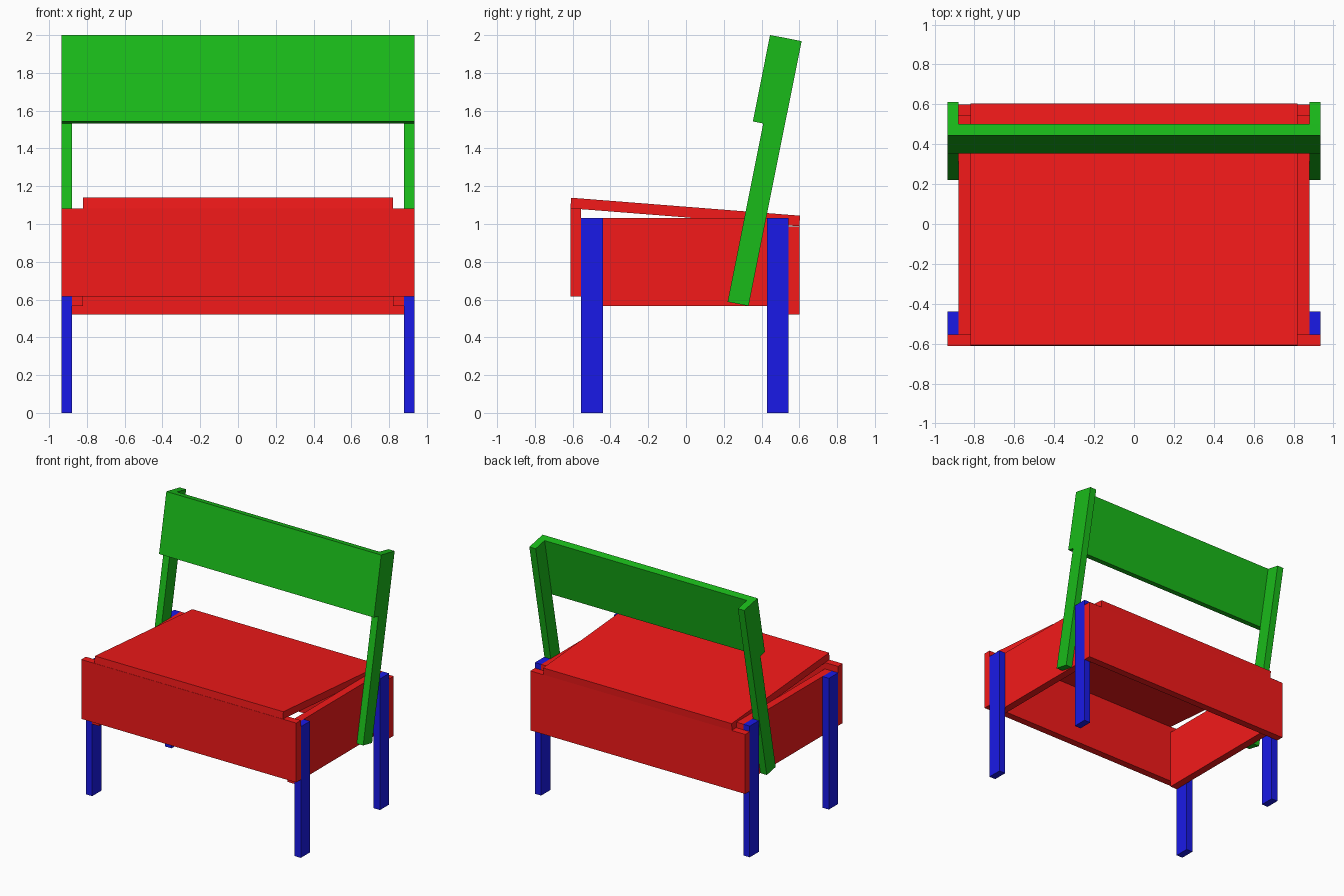
import bpy, bmesh

if "Cube" in bpy.data.objects:
    bpy.data.objects.remove(bpy.data.objects["Cube"])


def material(name, rgb):
    m = bpy.data.materials.new(name)
    m.diffuse_color = (*rgb, 1)
    m.use_nodes = True
    m.node_tree.nodes["Principled BSDF"].inputs["Base Color"].default_value = m.diffuse_color
    return m


RED = material("red_paint", (0.9, 0.01, 0.01))
GREEN = material("green_paint", (0.01, 0.5, 0.01))
BLUE = material("blue_paint", (0.01, 0.01, 0.8))


def plank(name, profile, x0, x1, mat, mirror=False):
    """Extrude a (y, z) side profile from x0 to x1, optionally mirrored in x."""
    bm = bmesh.new()
    face = bm.faces.new([bm.verts.new((x0, y, z)) for y, z in profile])
    ext = bmesh.ops.extrude_face_region(bm, geom=[face])
    verts = [v for v in ext["geom"] if isinstance(v, bmesh.types.BMVert)]
    bmesh.ops.translate(bm, verts=verts, vec=(x1 - x0, 0, 0))
    bmesh.ops.recalc_face_normals(bm, faces=bm.faces)
    me = bpy.data.meshes.new(name)
    bm.to_mesh(me)
    bm.free()
    me.materials.append(mat)
    ob = bpy.data.objects.new(name, me)
    bpy.context.collection.objects.link(ob)
    if mirror:
        mod = ob.modifiers.new("mirror", 'MIRROR')
        mod.use_axis[0] = True
    return ob


def rect(y0, y1, z0, z1):
    return [(y0, z0), (y1, z0), (y1, z1), (y0, z1)]


W, IN, SEAT = 0.935, 0.88, 0.82

# Legs
plank("front_leg", rect(-0.555, -0.44, 0, 1.032), IN, W, BLUE, True)
plank("rear_leg", rect(0.43, 0.543, 0, 1.032), IN, W, BLUE, True)

# Seat box boards
plank("front_board", rect(-0.612, -0.555, 0.615, 1.082), -W, W, RED)
plank("rear_board", rect(0.543, 0.6, 0.52, 0.988), -W, W, RED)
plank("side_board", rect(-0.555, 0.543, 0.567, 1.032), SEAT, IN, RED, True)

# Sloping seat
plank("seat", [(-0.612, 1.083), (0.6, 0.988), (0.604, 1.044), (-0.608, 1.139)],
      -SEAT, SEAT, RED)

# Leaning back posts and backrest board
plank("back_post", [(0.22, 0.588), (0.331, 0.566), (0.612, 1.968), (0.501, 1.99)],
      IN, W, GREEN, True)
plank("backrest", [(0.354, 1.543), (0.41, 1.532), (0.501, 1.99), (0.445, 2.0)],
      -W, W, GREEN)
